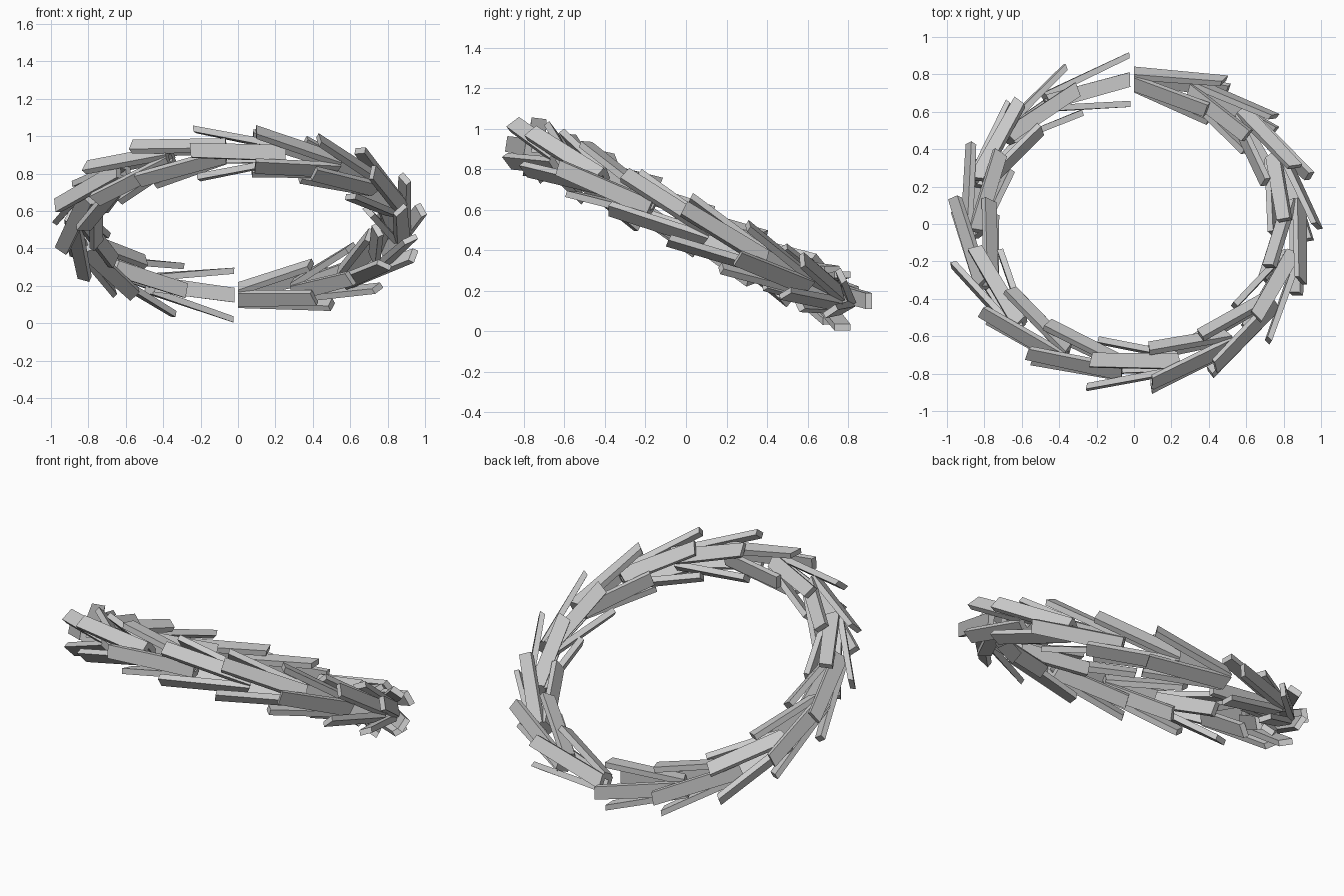
import bpy, bmesh
from math import sin, cos, radians
from mathutils import Vector

if "Cube" in bpy.data.objects:
    bpy.data.objects.remove(bpy.data.objects["Cube"])

R = 0.863                     # ring radius
TILT = radians(26.5)          # ring leans down towards the back
LENGTH = 31.0                 # arc covered by one plank, degrees
# Roll of each plank group about the ring's path, degrees
TURNS = [30, 18, 45, 0, 10, 48, 0, 0, 45, 0, 0, 58, 13, 0, 45, 0, 0]
GROUPS = len(TURNS)
STEP = (358.5 - LENGTH) / (GROUPS - 1)
CENTRE = Vector((0, 0, 0.535))
NORMAL = Vector((0, sin(TILT), cos(TILT)))


def section(deg, roll, offset, width, thick):
    """Four corners of a plank's end on the ring at an angle, rolled about the ring's path."""
    t = radians(deg)
    out = Vector((sin(t), cos(t) * cos(TILT), -cos(t) * sin(TILT)))
    d = NORMAL * cos(roll) - out * sin(roll)      # away from the path
    s = NORMAL * sin(roll) + out * cos(roll)      # across the plank
    c = CENTRE + out * R + d * offset
    return [c + s * (i * width / 2) + d * (j * thick / 2)
            for i, j in ((-1, -1), (1, -1), (1, 1), (-1, 1))]


def plank_group(k):
    """Four planks, close together at the root and flared at the tip."""
    bm = bmesh.new()
    for q in range(4):
        roll = TILT + radians(TURNS[k] + 90 * q)
        a = section(k * STEP, roll, 0.038, 0.085, 0.035)
        b = section(k * STEP + LENGTH, roll, 0.13, 0.078, 0.033)
        va = [bm.verts.new(p) for p in a]
        vb = [bm.verts.new(p) for p in b]
        bm.faces.new(va)
        bm.faces.new(vb[::-1])
        for i in range(4):
            j = (i + 1) % 4
            bm.faces.new((va[i], vb[i], vb[j], va[j]))
    bmesh.ops.recalc_face_normals(bm, faces=bm.faces)
    me = bpy.data.meshes.new("plank_group")
    bm.to_mesh(me)
    bm.free()
    bpy.context.collection.objects.link(bpy.data.objects.new("plank_group_%02d" % k, me))


# Ring of overlapping plank groups
for k in range(GROUPS):
    plank_group(k)
